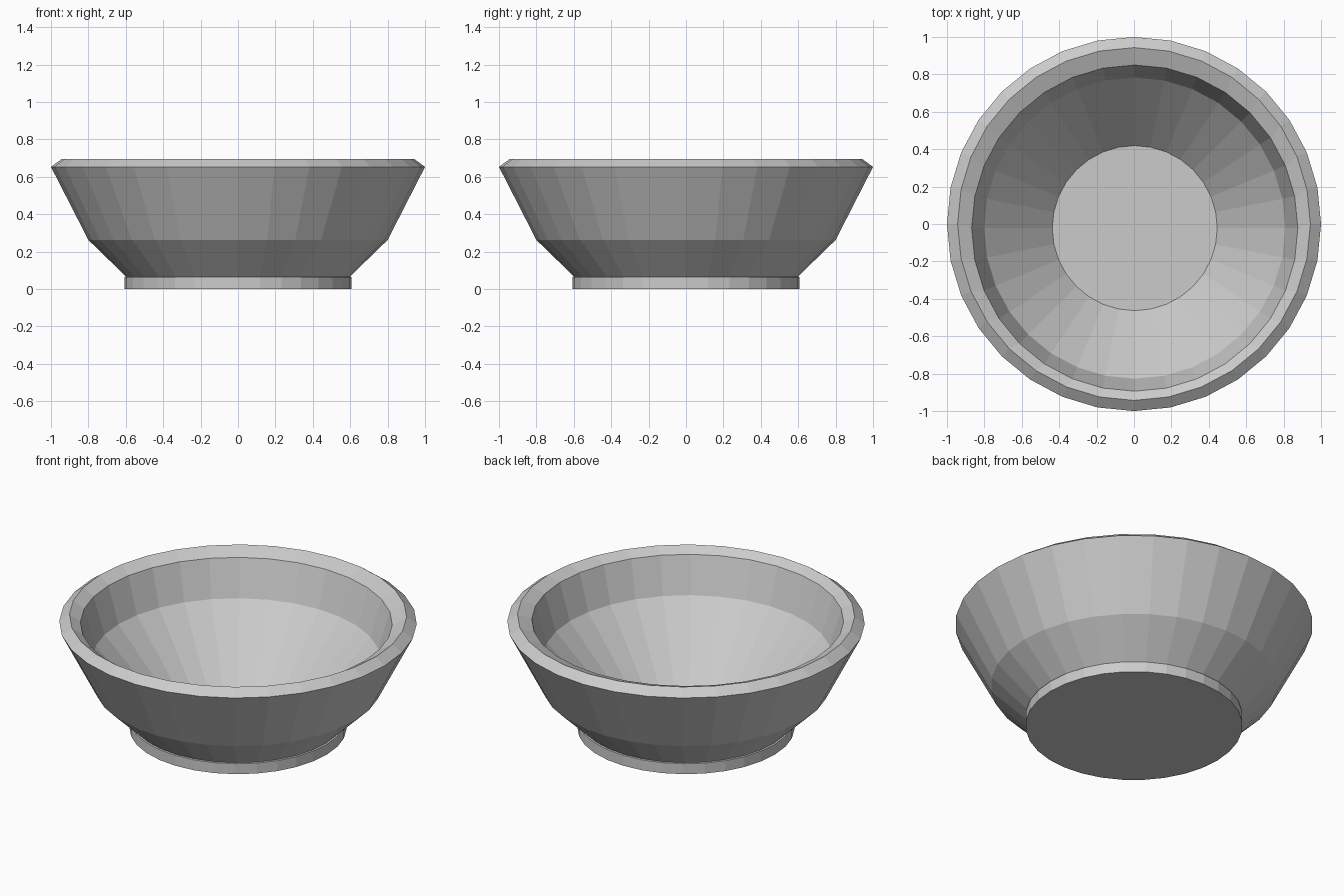
import bpy, bmesh, math

if "Cube" in bpy.data.objects:
    bpy.data.objects.remove(bpy.data.objects["Cube"])

SIDES = 32


def lathe(name, rings):
    """Faceted solid of revolution; each ring is (radius, z, x offset, y offset)."""
    bm = bmesh.new()
    loops = []
    for r, z, ox, oy in rings:
        loops.append([bm.verts.new((ox + r * math.cos(2 * math.pi * i / SIDES),
                                    oy + r * math.sin(2 * math.pi * i / SIDES), z))
                      for i in range(SIDES)])
    for a, b in zip(loops, loops[1:]):
        for i in range(SIDES):
            j = (i + 1) % SIDES
            bm.faces.new((a[i], a[j], b[j], b[i]))
    # Closing discs: underside and bowl floor
    bm.faces.new(loops[0][::-1])
    bm.faces.new(loops[-1])
    bmesh.ops.recalc_face_normals(bm, faces=bm.faces)
    mesh = bpy.data.meshes.new(name)
    bm.to_mesh(mesh)
    bm.free()
    obj = bpy.data.objects.new(name, mesh)
    bpy.context.collection.objects.link(obj)
    return obj


# Foot, flared wall and bevelled rim
outer = [(0.607, 0.0), (0.607, 0.064), (0.598, 0.066),
         (0.80, 0.262), (1.0, 0.653), (0.943, 0.695)]
# Hollow, slightly off centre: lip, steep wall, cone down to the floor
hollow = [(0.872, 0.658), (0.805, 0.437), (0.441, 0.045)]

lathe("bowl", [(r, z, 0, 0) for r, z in outer] +
      [(r, z, 0.004, -0.022) for r, z in hollow])
